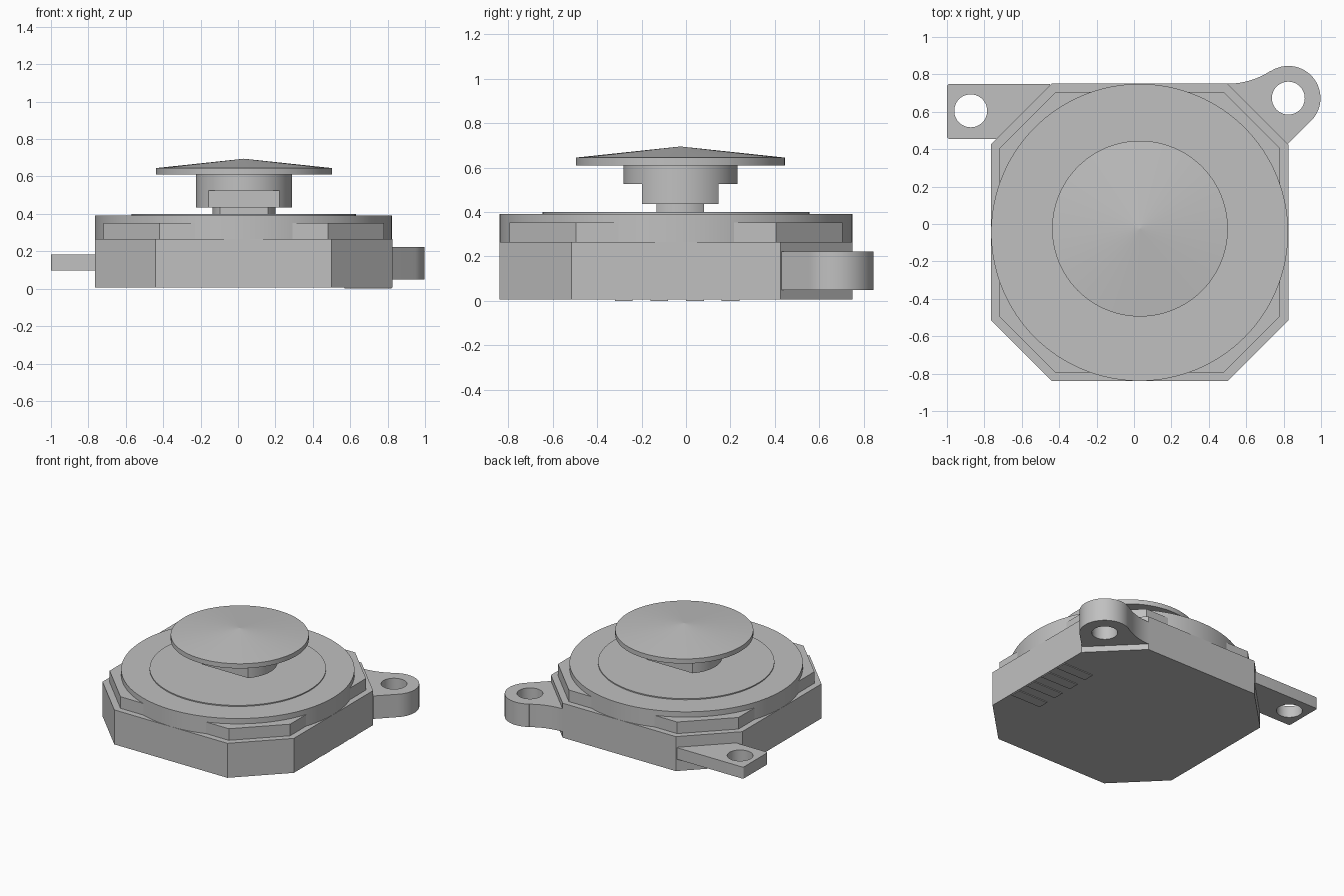
import bpy, bmesh
from math import cos, sin, radians, pi

cube = bpy.data.objects.get("Cube")
if cube:
    bpy.data.objects.remove(cube, do_unlink=True)

GREY = (0.53, 0.53, 0.53, 1)
grey = bpy.data.materials.new("plain grey")
grey.use_nodes = True
grey.diffuse_color = GREY
grey.node_tree.nodes["Principled BSDF"].inputs["Base Color"].default_value = GREY


def arc(cx, cy, r, start, end, n):
    """Points on an arc, angles in degrees, both ends included."""
    steps = [radians(start + (end - start) * i / n) for i in range(n + 1)]
    return [(cx + r * cos(a), cy + r * sin(a)) for a in steps]


def circle(cx, cy, r, n=96):
    return arc(cx, cy, r, 0, 360, n)[:-1]


def octagon(cx, cy, half, flat):
    pts = []
    for c, s in ((1, 0), (0, 1), (-1, 0), (0, -1)):
        for x, y in ((half, -flat), (half, flat)):
            pts.append((cx + c * x - s * y, cy + s * x + c * y))
    return pts


def flatted(cx, cy, r, flat, n=32):
    """Circle cut by two flats facing front and back."""
    from math import asin, degrees
    a = degrees(asin(flat / r))
    return arc(cx, cy, r, -a, a, n) + arc(cx, cy, r, 180 - a, 180 + a, n)


def finish(name, bm, smooth=True):
    bmesh.ops.recalc_face_normals(bm, faces=bm.faces[:])
    mesh = bpy.data.meshes.new(name)
    bm.to_mesh(mesh)
    bm.free()
    mesh.materials.append(grey)
    obj = bpy.data.objects.new(name, mesh)
    bpy.context.collection.objects.link(obj)
    if smooth:
        bpy.ops.object.select_all(action='DESELECT')
        obj.select_set(True)
        bpy.context.view_layer.objects.active = obj
        bpy.ops.object.shade_smooth_by_angle(angle=radians(30))
    return obj


def prism(name, outline, z0, z1, hole=None):
    """Extrude an outline, with an optional through hole."""
    bm = bmesh.new()
    edges = []
    for loop in [outline] + ([hole] if hole else []):
        vs = [bm.verts.new((x, y, z0)) for x, y in loop]
        if hole:
            edges += [bm.edges.new((vs[i - 1], vs[i])) for i in range(len(vs))]
        else:
            bm.faces.new(vs)
    if hole:
        bmesh.ops.triangle_fill(bm, edges=edges, use_beauty=True, normal=(0, 0, 1))
    ext = bmesh.ops.extrude_face_region(bm, geom=bm.faces[:])
    top = [g for g in ext["geom"] if isinstance(g, bmesh.types.BMVert)]
    bmesh.ops.translate(bm, verts=top, vec=(0, 0, z1 - z0))
    return finish(name, bm)


BX, BY = 0.03, -0.045    # housing centre
KX, KY = 0.032, -0.025   # knob centre

# Housing
prism("housing", octagon(BX, BY, 0.795, 0.47), 0.006, 0.265)
prism("housing_step", octagon(BX, BY, 0.75, 0.45), 0.26, 0.352)
prism("cover_ring", circle(BX, BY, 0.794, 128), 0.262, 0.392)
prism("cover_plate", circle(BX, BY, 0.6), 0.385, 0.4)

# Stem, with flats front and back
prism("stem_post", flatted(KX, KY, 0.168, 0.107), 0.39, 0.44)
prism("stem_key", flatted(KX, KY, 0.257, 0.172), 0.435, 0.53)
prism("stem_collar", circle(KX, KY, 0.257), 0.525, 0.615)

# Cap with a shallow conical top
prism("cap_rim", circle(KX, KY, 0.47), 0.61, 0.645)
bm = bmesh.new()
rim = [bm.verts.new((x, y, 0.645)) for x, y in circle(KX, KY, 0.47)]
tip = bm.verts.new((KX, KY, 0.695))
for i in range(len(rim)):
    bm.faces.new((rim[i - 1], rim[i], tip))
finish("cap_cone", bm, smooth=False)

# Thick rounded mounting ear, blended into the back wall
ear = arc(0.825, 0.673, 0.172, -45, 123, 40)
ear += arc(0.5, 1.17, 0.42, -57, -90, 14)
ear += [(0.5, 0.6), (0.75, 0.431), (0.825, 0.431)]
prism("round_ear", ear, 0.05, 0.222, circle(0.825, 0.673, 0.088, 48))

# Thin square mounting ear with softened corners
tab = [(-0.7, 0.455)]
tab += arc(-0.985, 0.47, 0.015, 270, 180, 5)
tab += arc(-0.985, 0.734, 0.015, 180, 90, 5)
tab += [(-0.45, 0.749), (-0.45, 0.6)]
prism("square_ear", tab, 0.097, 0.184, circle(-0.873, 0.605, 0.088, 48))

# Contact strips under the housing
for i in range(4):
    y = -0.28 + 0.16 * i
    strip = [(0.57, y - 0.04), (0.82, y - 0.04), (0.82, y + 0.04), (0.57, y + 0.04)]
    prism(f"contact_strip_{i + 1}", strip, 0.0, 0.008)
